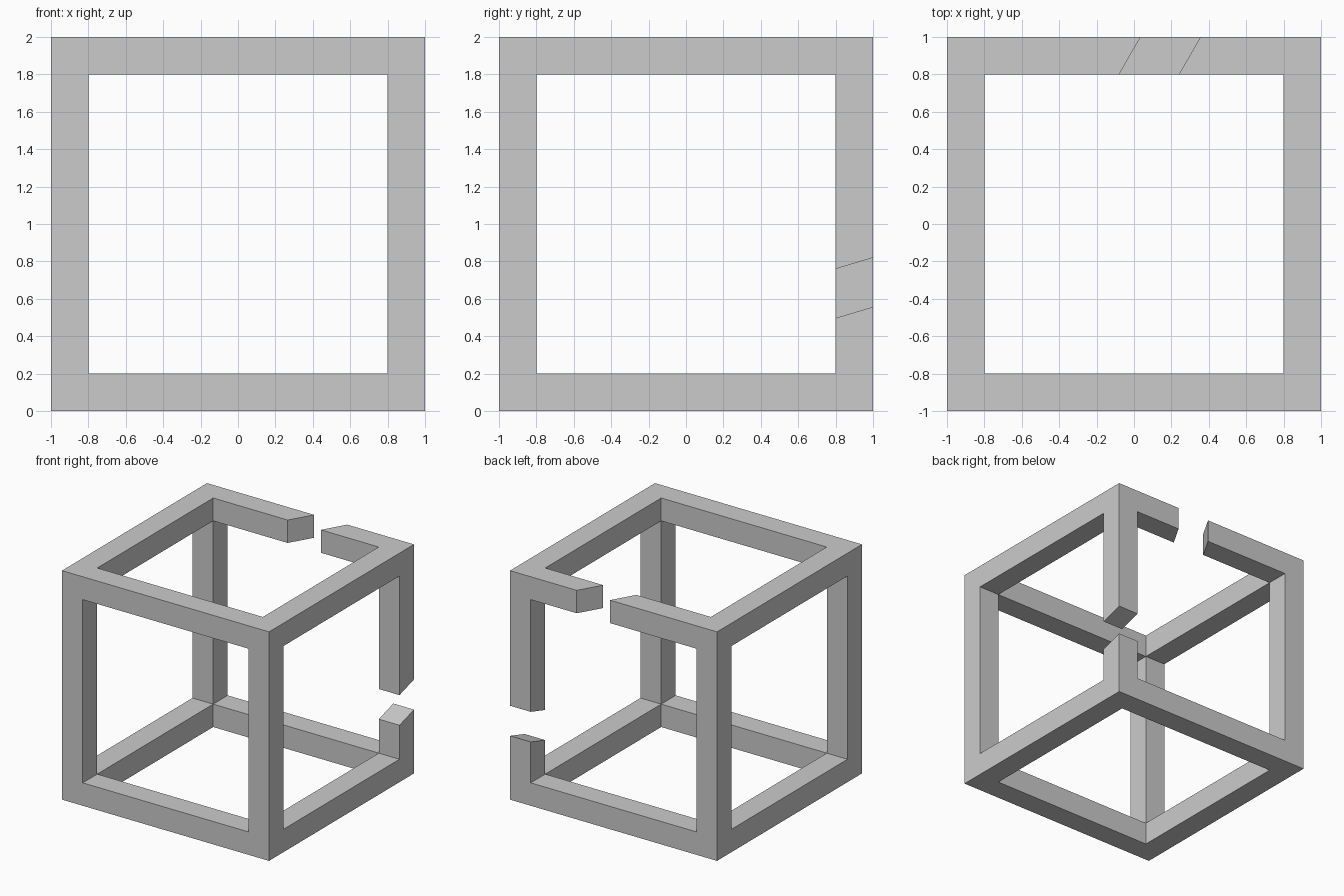
import bpy, bmesh
from itertools import product

if "Cube" in bpy.data.objects:
    bpy.data.objects.remove(bpy.data.objects["Cube"])

LEVELS = (-1.0, -0.8, 0.8, 1.0)


def make_object(name, bm):
    bmesh.ops.remove_doubles(bm, verts=bm.verts, dist=1e-5)
    bmesh.ops.recalc_face_normals(bm, faces=bm.faces)
    mesh = bpy.data.meshes.new(name)
    bm.to_mesh(mesh)
    bm.free()
    ob = bpy.data.objects.new(name, mesh)
    bpy.context.collection.objects.link(ob)
    return ob


def solid(cell):
    # Corner and beam cells of a 3x3x3 grid
    return all(0 <= c <= 2 for c in cell) and sum(c != 1 for c in cell) >= 2


# Cube frame: outer skin of the twelve joined beams
bm = bmesh.new()
for cell in product(range(3), repeat=3):
    if not solid(cell):
        continue
    for axis, side in product(range(3), (0, 1)):
        neighbour = list(cell)
        neighbour[axis] += 2 * side - 1
        if solid(neighbour):
            continue
        u, v = (axis + 1) % 3, (axis + 2) % 3
        corners = []
        for du, dv in ((0, 0), (1, 0), (1, 1), (0, 1)):
            i = list(cell)
            i[axis] += side
            i[u] += du
            i[v] += dv
            corners.append(bm.verts.new((LEVELS[i[0]], LEVELS[i[1]], LEVELS[i[2]] + 1)))
        bm.faces.new(corners)
frame = make_object("cube_frame", bm)


def cut_gap(name, profile, to_point, a, b):
    # Slanted slot: profile extruded between a and b
    bm = bmesh.new()
    ends = [[bm.verts.new(to_point(p, q, t)) for p, q in profile] for t in (a, b)]
    bm.faces.new(ends[0])
    bm.faces.new(ends[1])
    for i in range(4):
        j = (i + 1) % 4
        bm.faces.new((ends[0][i], ends[0][j], ends[1][j], ends[1][i]))
    cutter = make_object(name, bm)
    cutter.hide_render = True
    cutter.display_type = 'WIRE'
    mod = frame.modifiers.new(name, 'BOOLEAN')
    mod.operation = 'DIFFERENCE'
    mod.solver = 'EXACT'
    mod.object = cutter


def slot(start, end, slope):
    # start and end are the cut positions on the inner face y = 0.8
    return [(y, s + slope * (y - 0.8))
            for y, s in ((0.7, start), (1.1, start), (1.1, end), (0.7, end))]


# Gap in the top back beam
cut_gap("top_beam_gap_cutter", slot(-0.08, 0.24, 0.577),
        lambda y, x, z: (x, y, z), 1.7, 2.1)
# Gap in the back right post
cut_gap("post_gap_cutter", slot(0.497, 0.76, 0.3),
        lambda y, z, x: (x, y, z), 0.7, 1.1)
